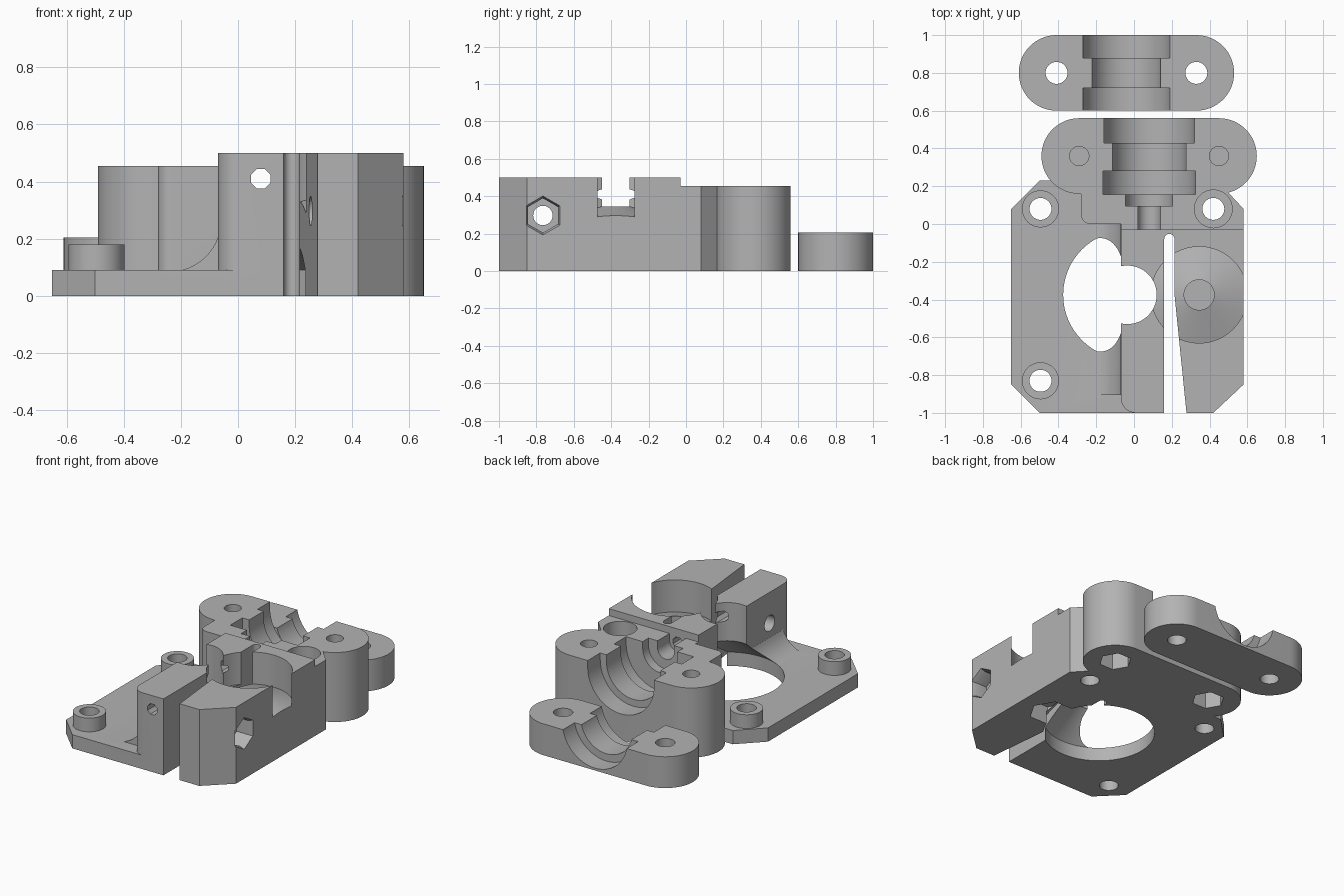
import bpy, bmesh
from math import sin, cos, pi, radians

cube = bpy.data.objects.get("Cube")
if cube:
    bpy.data.objects.remove(cube, do_unlink=True)

grey = bpy.data.materials.new("plain_grey")
grey.use_nodes = True
COLOUR = (0.45, 0.45, 0.45, 1)
grey.diffuse_color = COLOUR
grey.node_tree.nodes["Principled BSDF"].inputs["Base Color"].default_value = COLOUR


def finish(bm, name):
    bmesh.ops.recalc_face_normals(bm, faces=bm.faces)
    mesh = bpy.data.meshes.new(name)
    bm.to_mesh(mesh)
    bm.free()
    mesh.materials.append(grey)
    ob = bpy.data.objects.new(name, mesh)
    bpy.context.collection.objects.link(ob)
    return ob


def sweep(name, points, low, high, axis="z"):
    """Extrude a flat outline along z or y."""
    bm = bmesh.new()
    place = (lambda a, b, h: (a, b, h)) if axis == "z" else (lambda a, b, h: (a, h, b))
    rings = [[bm.verts.new(place(a, b, h)) for a, b in points] for h in (low, high)]
    n = len(points)
    for i in range(n):
        j = (i + 1) % n
        bm.faces.new((rings[0][i], rings[0][j], rings[1][j], rings[1][i]))
    for ring in rings:
        bm.faces.new(ring)
    return finish(bm, name)


def box(name, x, y, z):
    return sweep(name, [(x[0], y[0]), (x[1], y[0]), (x[1], y[1]), (x[0], y[1])], *z)


def turned(name, centre, profile, axis="z", sides=64, phase=0.0):
    """Solid of revolution from (radius, height) pairs, closed by end caps."""
    bm = bmesh.new()
    cx, cy, cz = centre
    rings = []
    for r, h in profile:
        ring = []
        for k in range(sides):
            t = 2 * pi * k / sides + phase
            a, b = r * cos(t), r * sin(t)
            p = {"z": (a, b, h), "y": (a, h, b), "x": (h, a, b)}[axis]
            ring.append(bm.verts.new((p[0] + cx, p[1] + cy, p[2] + cz)))
        rings.append(ring)
    for lo, hi in zip(rings, rings[1:]):
        for k in range(sides):
            j = (k + 1) % sides
            bm.faces.new((lo[k], lo[j], hi[j], hi[k]))
    bm.faces.new(rings[0])
    bm.faces.new(rings[-1])
    return finish(bm, name)


def rod(name, centre, r, low, high, **kw):
    return turned(name, centre, [(r, low), (r, high)], **kw)


def combine(target, tool, operation="DIFFERENCE"):
    mod = target.modifiers.new("combine", "BOOLEAN")
    mod.operation, mod.solver, mod.object = operation, "EXACT", tool
    bpy.context.view_layer.objects.active = target
    bpy.ops.object.modifier_apply(modifier=mod.name)
    bpy.data.objects.remove(tool, do_unlink=True)


def arc(cx, cy, r, start, end, steps):
    return [(cx + r * cos(radians(start + (end - start) * i / steps)),
             cy + r * sin(radians(start + (end - start) * i / steps))) for i in range(steps + 1)]


def stadium(name, x0, x1, y, r, top):
    return sweep(name, arc(x1, y, r, -90, 90, 32) + arc(x0, y, r, 90, 270, 32), 0, top)


MX, MY = -0.035, -0.375      # motor axis
IX = 0.345                   # idler axis
FX, FZ = 0.08, 0.41          # filament path

# Base plate with clipped corners
body = sweep("extruder_body", [(-0.5, -1), (0.42, -1), (0.58, -0.85), (0.58, 0.08), (0.44, 0.23),
                               (-0.5, 0.23), (-0.65, 0.08), (-0.65, -0.85)], 0, 0.09)


def add(part):
    combine(body, part, "UNION")


def cut(part):
    combine(body, part)


# Tall drive block, rear bridge and clamp lug
add(sweep("drive_block", arc(0.01, -0.92, 0.08, 180, 270, 8) +
          [(0.42, -1), (0.58, -0.85), (0.58, -0.03), (-0.07, -0.03)], 0, 0.5))
add(sweep("rear_bridge", arc(-0.23, 0.05, 0.05, 180, 270, 8) +
          [(-0.07, 0), (-0.07, -0.05), (0.58, -0.05), (0.58, 0.08), (0.45, 0.22), (0.45, 0.36), (-0.28, 0.36)],
          0, 0.455))
add(stadium("clamp_lug", -0.29, 0.45, 0.36, 0.2, 0.455))

# Concave fillet between plate and drive block
add(sweep("side_fillet", arc(-0.24, 0.265, 0.18, -90, -20, 12) + [(-0.03, 0.2), (-0.03, 0.05), (-0.24, 0.05)],
          -0.905, 0.02, "y"))

# Motor screw bosses and holes
for y in (0.08, -0.83):
    add(rod("screw_boss", (-0.495, y, 0), 0.098, 0.02, 0.18))
    cut(rod("screw_hole", (-0.495, y, 0), 0.058, -0.1, 0.6))
cut(turned("stepped_screw_hole", (0.42, 0.08, 0), [(0.058, -0.1), (0.058, 0.18), (0.1, 0.18), (0.1, 0.6)]))

# Motor opening narrowing to the drive gear bore
cut(turned("motor_opening", (MX, MY, 0), [(0.34, -0.1), (0.34, 0.09), (0.155, 0.25), (0.155, 0.6)]))

# Idler pocket with coned floor, shaft hole and nut recess
cut(turned("idler_pocket", (IX, MY, 0), [(0.08, 0.345), (0.255, 0.29), (0.255, 0.6)]))
cut(rod("idler_shaft_hole", (IX, MY, 0), 0.08, 0.13, 0.5))
cut(rod("idler_nut_recess", (IX, MY, 0), 0.137, -0.1, 0.12, sides=6))

# Flexing slot
cut(sweep("flex_slot", [(0.16, -1.1), (0.288, -1.1), (0.215, -0.38)] +
          arc(0.1875, -0.08, 0.0275, 0, 180, 12), -0.1, 0.6))

# Tension screw hole and nut recess
cut(rod("tension_hole", (0, -0.765, 0.297), 0.052, -0.2, 0.7, axis="x", sides=32))
cut(turned("tension_nut_recess", (0, -0.765, 0.297), [(0.092, 0.47), (0.092, 0.55), (0.106, 0.585), (0.106, 0.7)],
           axis="x", sides=6, phase=pi / 2))

# Filament path and stepped nozzle seat, open upwards
cut(rod("filament_hole", (FX, 0, FZ), 0.037, -1.1, 0.1, axis="y", sides=8, phase=pi / 8))
for r, y0, y1 in ((0.06, -0.03, 0.11), (0.125, 0.095, 0.16), (0.245, 0.155, 0.28),
                  (0.195, 0.27, 0.44), (0.24, 0.43, 0.6)):
    cut(sweep("seat_cutter", arc(FX, FZ, r, 180, 360, 32) + [(FX + r, 0.7), (FX - r, 0.7)], y0, y1, "y"))

# Clamp screw holes with nut recesses below
for x in (-0.29, 0.45):
    cut(rod("clamp_hole", (x, 0.36, 0), 0.051, 0.12, 0.6))
    cut(rod("clamp_nut_recess", (x, 0.36, 0), 0.1, -0.1, 0.11, sides=6))

# Separate clamp cap
cap = stadium("clamp_cap", -0.41, 0.33, 0.8, 0.2, 0.205)
for r, y0, y1 in ((0.235, 0.5, 0.72), (0.187, 0.7, 0.9), (0.235, 0.88, 1.1)):
    combine(cap, rod("cap_cutter", (-0.04, 0, 0.25), r, y0, y1, axis="y"))
for x in (-0.41, 0.33):
    combine(cap, rod("cap_hole", (x, 0.8, 0), 0.058, -0.1, 0.6))

# Smooth curved walls, keep edges crisp
for ob in (body, cap):
    bpy.ops.object.select_all(action="DESELECT")
    ob.select_set(True)
    bpy.context.view_layer.objects.active = ob
    bpy.ops.object.shade_smooth_by_angle(angle=radians(25))
